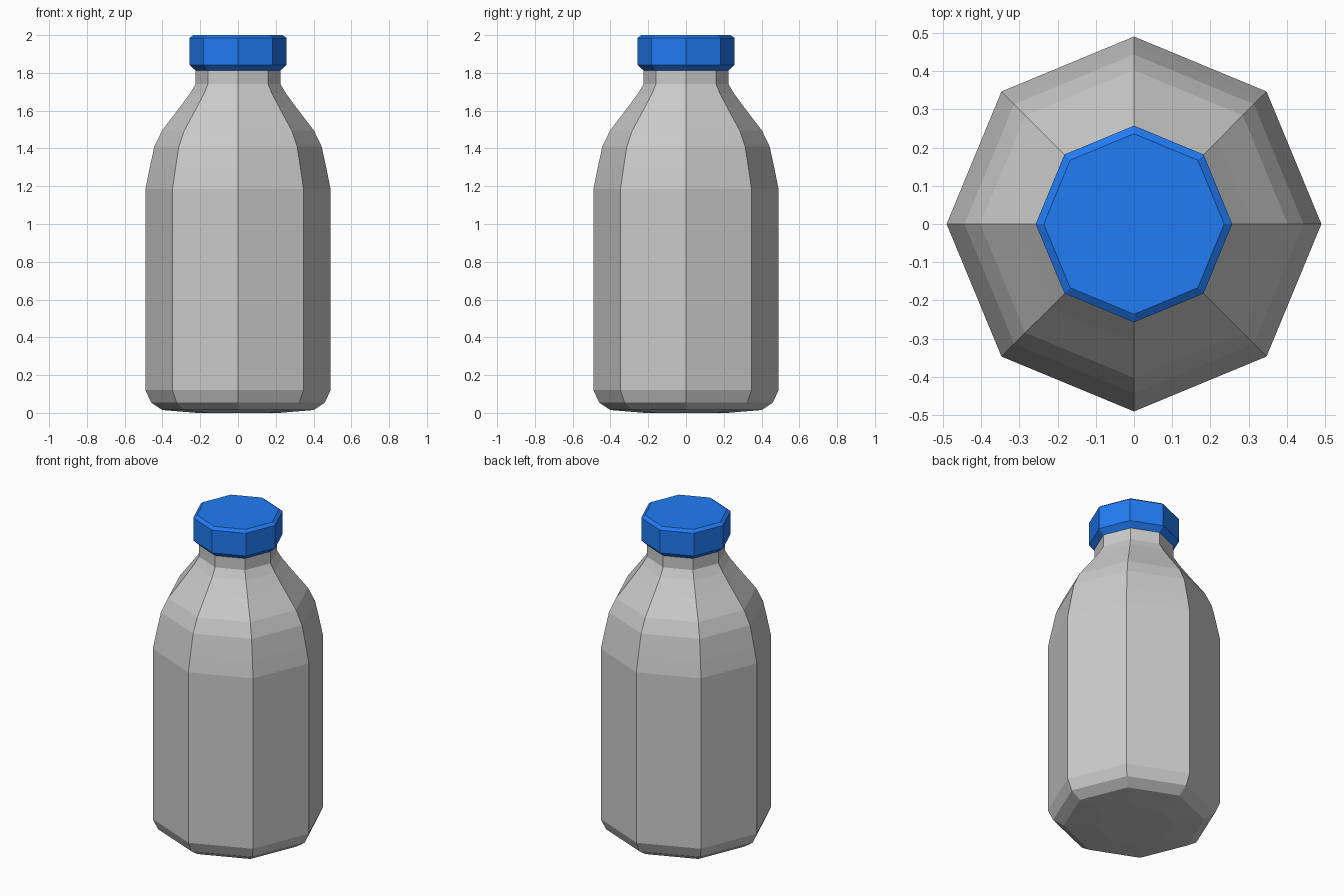
import bpy, bmesh
from math import cos, sin, pi

if "Cube" in bpy.data.objects:
    bpy.data.objects.remove(bpy.data.objects["Cube"])

SIDES = 8


def lathe(name, profile):
    """Revolve (radius, z) points into a flat-shaded octagonal solid."""
    bm = bmesh.new()
    rings = [[bm.verts.new((r * cos(2 * pi * i / SIDES), r * sin(2 * pi * i / SIDES), z))
              for i in range(SIDES)] for r, z in profile]
    for lo, hi in zip(rings, rings[1:]):
        for i in range(SIDES):
            j = (i + 1) % SIDES
            bm.faces.new((lo[i], lo[j], hi[j], hi[i]))
    bm.faces.new(rings[0][::-1])
    bm.faces.new(rings[-1])
    mesh = bpy.data.meshes.new(name)
    bm.to_mesh(mesh)
    bm.free()
    obj = bpy.data.objects.new(name, mesh)
    bpy.context.collection.objects.link(obj)
    return obj


# Bottle: rounded base, straight wall, curved shoulder, neck
lathe("bottle_body", [
    (0.22, 0.0), (0.40, 0.015), (0.46, 0.055), (0.49, 0.12), (0.49, 1.185),
    (0.469, 1.29), (0.443, 1.41), (0.402, 1.495), (0.31, 1.615),
    (0.255, 1.69), (0.225, 1.74), (0.225, 1.83)])

# Screw cap with bevelled rims
cap = lathe("cap", [(0.225, 1.813), (0.257, 1.843), (0.257, 1.985), (0.236, 2.0)])
blue = bpy.data.materials.new("cap_blue")
blue.diffuse_color = (0.015, 0.2, 0.9, 1.0)
blue.use_nodes = True
blue.node_tree.nodes["Principled BSDF"].inputs["Base Color"].default_value = blue.diffuse_color
cap.data.materials.append(blue)
